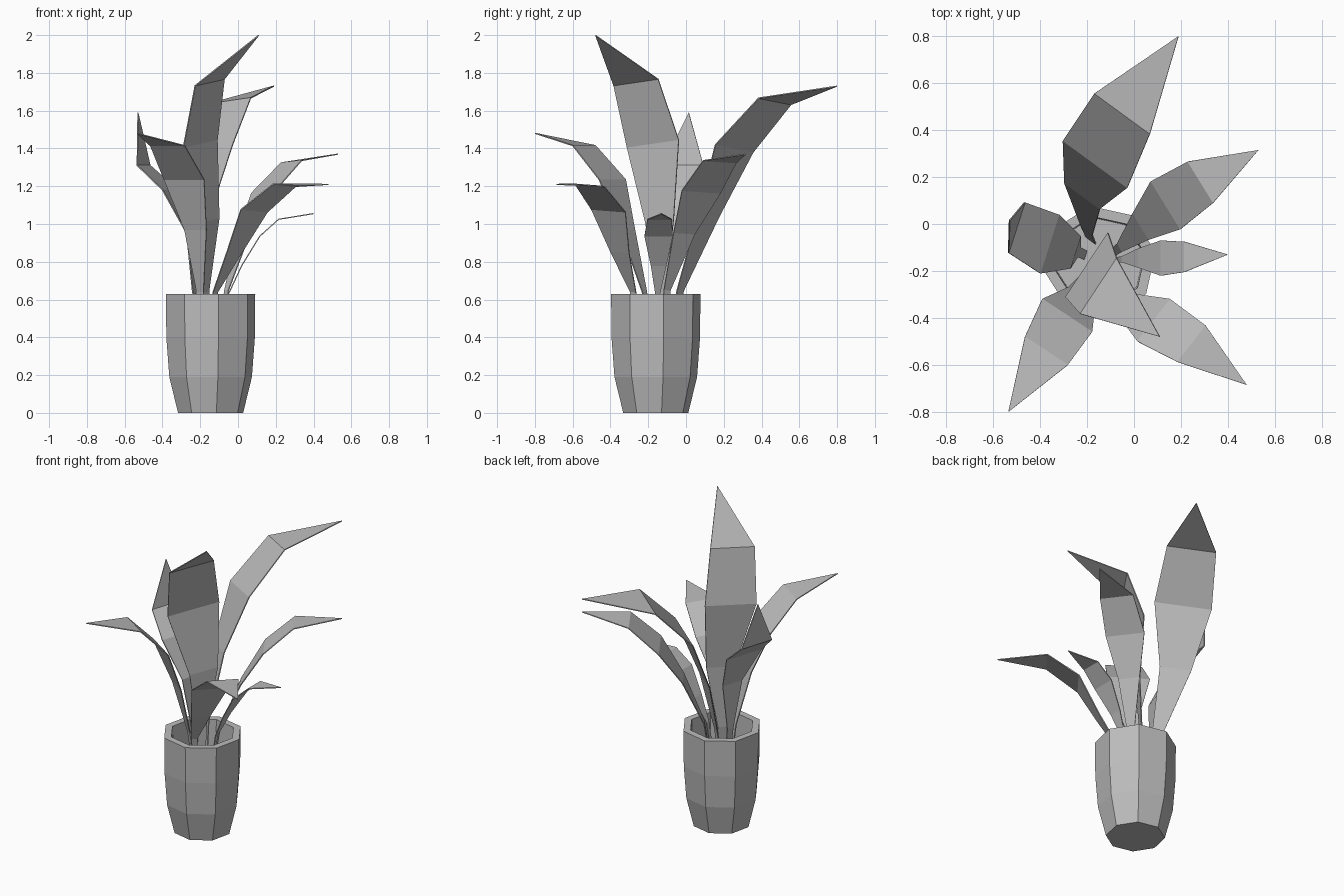
import bpy
import bmesh
from math import cos, sin, radians
from mathutils import Vector

default_cube = bpy.data.objects.get("Cube")
if default_cube:
    bpy.data.objects.remove(default_cube, do_unlink=True)

POT_CENTRE = Vector((-0.145, -0.16, 0))
SIDES = 8
SOIL_HEIGHT = 0.45


def make_material(name, colour):
    material = bpy.data.materials.new(name)
    material.use_nodes = True
    material.diffuse_color = colour
    shader = material.node_tree.nodes["Principled BSDF"]
    shader.inputs["Base Color"].default_value = colour
    shader.inputs["Roughness"].default_value = 0.8
    return material


grey = make_material("plain grey", (0.5, 0.5, 0.5, 1))


def make_object(name, bm):
    mesh = bpy.data.meshes.new(name)
    bm.to_mesh(mesh)
    bm.free()
    mesh.materials.append(grey)
    obj = bpy.data.objects.new(name, mesh)
    bpy.context.collection.objects.link(obj)
    return obj


# Faceted pot: one profile from the foot, over the rim, down to the soil
def make_pot(name, profile):
    bm = bmesh.new()
    rings = []
    for radius, height in profile:
        ring = []
        for side in range(SIDES):
            angle = radians(10 + side * 360 / SIDES)
            offset = Vector((radius * cos(angle), radius * sin(angle), height))
            ring.append(bm.verts.new(POT_CENTRE + offset))
        rings.append(ring)
    for lower, upper in zip(rings, rings[1:]):
        for i in range(SIDES):
            j = (i + 1) % SIDES
            bm.faces.new((lower[i], lower[j], upper[j], upper[i]))
    bm.faces.new(reversed(rings[0]))
    bm.faces.new(rings[-1])
    return make_object(name, bm)


make_pot("pot", [(0.175, 0), (0.222, 0.19), (0.238, 0.4), (0.24, 0.63),
                 (0.195, 0.63), (0.19, SOIL_HEIGHT)])


# Leaf blade: a folded strip along a centre line, ending in a pointed tip
WIDTHS = [0.15, 0.17, 0.55, 1, 0.86]


def make_leaf(name, half_width, *path):
    side = Vector(half_width)
    points = [Vector(p) for p in path]
    root = points[0].lerp(POT_CENTRE, 0.3)
    root.z = SOIL_HEIGHT
    points.insert(0, root)
    bm = bmesh.new()
    pairs = []
    for point, width in zip(points, WIDTHS):
        pairs.append((bm.verts.new(point - side * width),
                      bm.verts.new(point + side * width)))
    for low, high in zip(pairs, pairs[1:]):
        bm.faces.new((low[0], low[1], high[1], high[0]))
    tip = bm.verts.new(points[-1])
    bm.faces.new((pairs[-1][0], pairs[-1][1], tip))
    leaf = make_object(name, bm)
    thickness = leaf.modifiers.new("blade thickness", "SOLIDIFY")
    thickness.thickness = 0.006
    thickness.offset = 0
    return leaf


make_leaf("back_leaf", (0.137, -0.1, 0.02),
          (-0.2, -0.03, 0.65), (-0.22, 0.12, 1.05), (-0.165, 0.255, 1.4),
          (-0.05, 0.47, 1.65), (0.19, 0.8, 1.73))
make_leaf("back_left_leaf", (0.063, -0.102, 0.007),
          (-0.06, -0.1, 0.65), (0.03, -0.01, 0.95), (0.135, 0.08, 1.17),
          (0.283, 0.178, 1.33), (0.53, 0.315, 1.37))
make_leaf("small_left_leaf", (0, -0.075, 0),
          (-0.05, -0.15, 0.63), (0.02, -0.145, 0.78), (0.115, -0.145, 0.935),
          (0.215, -0.14, 1.025), (0.4, -0.13, 1.055))
make_leaf("front_left_leaf", (0.07, 0.09, -0.007),
          (-0.12, -0.28, 0.64), (-0.02, -0.35, 0.85), (0.085, -0.41, 1.07),
          (0.245, -0.51, 1.205), (0.48, -0.685, 1.21))
make_leaf("front_right_leaf", (0.106, -0.07, 0),
          (-0.2, -0.22, 0.64), (-0.225, -0.31, 0.97), (-0.285, -0.39, 1.235),
          (-0.373, -0.54, 1.415), (-0.535, -0.8, 1.48))
make_leaf("right_leaf", (0.04, 0.125, 0),
          (-0.235, -0.12, 0.65), (-0.25, -0.12, 0.95), (-0.36, -0.085, 1.18),
          (-0.5, -0.015, 1.31), (-0.53, 0.015, 1.59))
make_leaf("tall_leaf", (0.09, 0.137, 0.02),
          (-0.17, -0.13, 0.64), (-0.15, -0.14, 1.02), (-0.2, -0.175, 1.425),
          (-0.15, -0.265, 1.75), (0.11, -0.48, 2))
